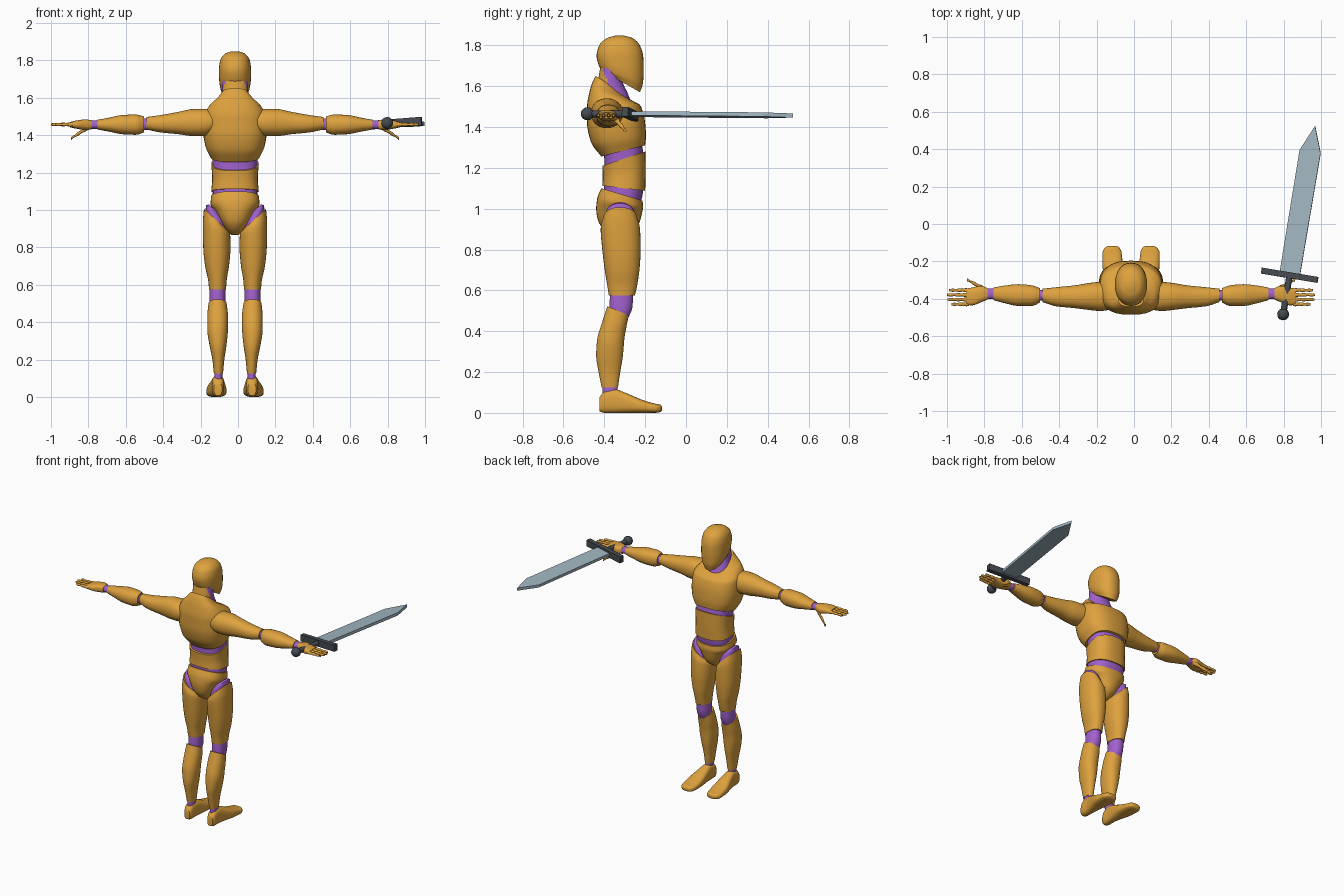
import bpy, bmesh, math
from mathutils import Matrix, Vector

cube = bpy.data.objects.get("Cube")
if cube:
    bpy.data.objects.remove(cube, do_unlink=True)

CENTRE = -0.016   # the body stands slightly off the origin
SIDES = 32


def material(name, colour):
    mat = bpy.data.materials.new(name)
    mat.use_nodes = True
    mat.diffuse_color = (*colour, 1)
    mat.node_tree.nodes["Principled BSDF"].inputs["Base Color"].default_value = (*colour, 1)
    return mat


gold = material("golden shell", (0.73, 0.36, 0.048))
purple = material("purple joint", (0.36, 0.12, 0.62))
steel = material("pale steel", (0.36, 0.47, 0.54))
iron = material("dark iron", (0.06, 0.07, 0.08))


def finish(name, bm, mats, smooth=True):
    bmesh.ops.recalc_face_normals(bm, faces=bm.faces)
    mesh = bpy.data.meshes.new(name)
    bm.to_mesh(mesh)
    bm.free()
    for mat in mats:
        mesh.materials.append(mat)
    obj = bpy.data.objects.new(name, mesh)
    bpy.context.collection.objects.link(obj)
    if smooth:
        bpy.ops.object.select_all(action='DESELECT')
        obj.select_set(True)
        bpy.context.view_layer.objects.active = obj
        bpy.ops.object.shade_smooth_by_angle(angle=math.radians(40))
    return obj


def refine(rings, steps=4):
    """Fill in rings along the length with a curve that never overshoots."""
    rings = [tuple(r) + (0,) * (7 - len(r)) for r in rings]
    gaps = [b[0] - a[0] for a, b in zip(rings, rings[1:])]
    slopes = [[(q - p) / g for p, q in zip(a, b)] for a, b, g in zip(rings, rings[1:], gaps)]
    tangents = [slopes[0]]
    for before, after in zip(slopes, slopes[1:]):
        tangents.append([2 * p * q / (p + q) if p * q > 0 else 0 for p, q in zip(before, after)])
    tangents.append(slopes[-1])
    result = []
    for i, g in enumerate(gaps):
        for k in range(steps):
            s = k / steps
            h = s * s * (3 - 2 * s)
            row = [a + (b - a) * h + g * (s * (1 - s) ** 2 * m - s * s * (1 - s) * n)
                   for a, b, m, n in zip(rings[i], rings[i + 1], tangents[i], tangents[i + 1])]
            result.append(row)
    return result + [rings[-1]]


def power(value, p):
    return math.copysign(abs(value) ** (2 / p), value)


# Ring: position along axis, low and high of the two other axes, then two tilts
def loft(name, rings, mats, axis="z", side=1, p=2.2, sides=SIDES):
    bm = bmesh.new()
    loops = []
    for t, u0, u1, v0, v1, tilt_u, tilt_v in refine(rings):
        loop = []
        for k in range(sides):
            angle = math.tau * k / sides
            cu, cv = power(math.cos(angle), p), power(math.sin(angle), p)
            u = (u0 + u1) / 2 + cu * (u1 - u0) / 2
            v = (v0 + v1) / 2 + cv * (v1 - v0) / 2
            w = t + (tilt_u * cu + tilt_v * cv) / 2
            x, y, z = {"x": (w, u, v), "y": (u, w, v), "z": (u, v, w)}[axis]
            loop.append(bm.verts.new((CENTRE + side * x, y, z)))
        loops.append(loop)
    for a, b in zip(loops, loops[1:]):
        for k in range(sides):
            n = (k + 1) % sides
            bm.faces.new((a[k], a[n], b[n], b[k]))
    bm.faces.new(loops[0])
    bm.faces.new(loops[-1])
    return finish(name, bm, mats)


def upright(name, rings, mats, p=2.2):
    """Symmetric part: height, half width, back, front, tilt."""
    return loft(name, [(r[0], -r[1], r[1], r[2], r[3], 0, *r[4:]) for r in rings], mats, p=p)


# Head, neck and trunk
upright("head", [(1.62, .06, -.4, -.225, -.1), (1.65, .078, -.415, -.21, -.06),
                 (1.7, .085, -.43, -.207, -.02), (1.75, .086, -.438, -.21),
                 (1.8, .079, -.425, -.226), (1.835, .055, -.388, -.26),
                 (1.848, .02, -.345, -.305)], [gold])
neck = upright("neck", [(1.46, .09, -.42, -.25), (1.56, .077, -.445, -.283),
                        (1.62, .07, -.432, -.31), (1.69, .07, -.42, -.32)], [purple, gold])
for face in neck.data.polygons:
    if face.center.y < -.41 + (1.685 - face.center.z) * .4:
        face.material_index = 1
upright("chest", [(1.283, .13, -.415, -.2, .055), (1.34, .158, -.465, -.196, .03),
                  (1.42, .17, -.485, -.2), (1.5, .167, -.485, -.22),
                  (1.55, .14, -.472, -.255, -.05), (1.585, .098, -.458, -.3, -.07),
                  (1.625, .068, -.442, -.36, -.05)], [gold], p=2.6)
upright("waist_core", [(1.0, .11, -.4, -.23), (1.09, .12, -.402, -.21),
                       (1.24, .12, -.4, -.207), (1.34, .13, -.41, -.22)], [purple], p=2.5)
upright("abdomen", [(1.1, .127, -.41, -.2, -.025), (1.17, .122, -.408, -.198, .02),
                    (1.245, .127, -.41, -.199, .07)], [gold], p=2.5)
upright("pelvis", [(.865, .02, -.36, -.29), (.9, .052, -.405, -.245),
                   (.94, .078, -.43, -.225), (.99, .105, -.44, -.215, -.02),
                   (1.03, .131, -.435, -.21, -.04), (1.07, .128, -.415, -.213, -.06)],
        [gold], p=2.4)

# Limbs, built once for each side
for label, s in (("left", 1), ("right", -1)):
    loft(label + "_hip_joint", [(.9, .04, .158, -.4, -.24, .1), (.97, .05, .156, -.395, -.25, .1),
                                (1.0, .07, .14, -.37, -.275, .06)], [purple], side=s)
    loft(label + "_thigh", [(.575, .048, .139, -.378, -.25), (.62, .045, .143, -.385, -.24),
                            (.7, .032, .16, -.398, -.228), (.8, .024, .17, -.41, -.222),
                            (.9, .026, .172, -.418, -.225, .06),
                            (.952, .046, .166, -.405, -.24, .11)], [gold], side=s)
    loft(label + "_knee", [(.45, .055, .13, -.37, -.29), (.52, .05, .137, -.375, -.262),
                           (.6, .052, .135, -.37, -.258)], [purple], side=s)
    loft(label + "_shin", [(.125, .064, .113, -.413, -.333), (.2, .057, .121, -.428, -.322),
                           (.28, .045, .137, -.44, -.309), (.36, .038, .148, -.435, -.302),
                           (.43, .037, .148, -.412, -.292, 0, -.02),
                           (.5, .045, .142, -.385, -.28, 0, -.045)], [gold], side=s)
    loft(label + "_ankle", [(.07, .067, .112, -.41, -.335), (.14, .067, .11, -.41, -.336)],
         [purple], side=s)
    loft(label + "_foot", [(-.424, .07, .112, .008, .075), (-.4, .06, .122, 0, .105),
                           (-.35, .057, .125, 0, .116), (-.3, .052, .135, 0, .1),
                           (-.22, .045, .153, 0, .066), (-.155, .05, .153, 0, .046),
                           (-.125, .062, .138, .004, .04), (-.117, .08, .12, .012, .03)],
         [gold], axis="y", side=s, p=2.7)

    # Arm
    loft(label + "_upper_arm", [(.12, -.46, -.31, 1.41, 1.53), (.165, -.465, -.31, 1.395, 1.54),
                                (.22, -.46, -.315, 1.395, 1.54), (.3, -.45, -.328, 1.405, 1.525),
                                (.4, -.44, -.338, 1.415, 1.507), (.472, -.418, -.346, 1.43, 1.497)],
         [gold], axis="x", side=s)
    loft(label + "_elbow", [(.45, -.41, -.352, 1.43, 1.49), (.51, -.41, -.352, 1.425, 1.49)],
         [purple], axis="x", side=s)
    loft(label + "_forearm", [(.486, -.42, -.343, 1.415, 1.5), (.53, -.438, -.328, 1.402, 1.51),
                              (.6, -.438, -.322, 1.405, 1.508), (.68, -.422, -.33, 1.42, 1.492),
                              (.736, -.407, -.34, 1.43, 1.482)], [gold], axis="x", side=s)
    loft(label + "_wrist", [(.72, -.402, -.345, 1.433, 1.478), (.785, -.402, -.345, 1.433, 1.478)],
         [purple], axis="x", side=s)

    # Hand with jointed fingers and a drooping thumb
    loft(label + "_palm", [(.767, -.404, -.343, 1.43, 1.48), (.8, -.418, -.33, 1.428, 1.484),
                           (.85, -.435, -.34, 1.435, 1.478), (.882, -.432, -.345, 1.442, 1.47)],
         [gold], axis="x", side=s, p=2.7)
    for finger, reach in enumerate((.972, .985, .982, .96)):
        y = -.354 - .025 * finger
        rings = []
        for k in range(7):
            r = (.0115 if k % 2 else .009) - .0006 * k
            x = .865 + (reach - .865) * k / 6
            rings.append((x, y - r, y + r, 1.457 - r, 1.457 + r))
        loft(f"{label}_finger_{finger + 1}", rings, [gold], axis="x", side=s, sides=12)
    rings = []
    for k in range(6):
        f = k / 5
        r = (.014 if k % 2 else .011) - .006 * f
        x, y, z = Vector((.78, -.35, 1.445)).lerp(Vector((.876, -.298, 1.383)), f)
        rings.append((x, y - r, y + r, z - r, z + r))
    loft(label + "_thumb", rings, [gold], axis="x", side=s, sides=12)

# Sword, laid along its own y axis from the guard
sword = (Matrix.Translation((.832, -.274, 1.463)) @ Matrix.Rotation(math.radians(-9.4), 4, 'Z')
         @ Matrix.Rotation(math.radians(-4.5), 4, 'Y') @ Matrix.Rotation(math.radians(-.5), 4, 'X'))

bm = bmesh.new()
outline = [(-.055, 0), (.055, 0), (.057, .67), (.004, .81), (-.057, .67)]
base = bm.faces.new([bm.verts.new((x, y, -.01)) for x, y in outline])
extruded = bmesh.ops.extrude_face_region(bm, geom=[base])["geom"]
bmesh.ops.translate(bm, vec=(0, 0, .02), verts=[v for v in extruded if isinstance(v, bmesh.types.BMVert)])
bm.transform(sword)
finish("sword_blade", bm, [steel], smooth=False)

bm = bmesh.new()
bmesh.ops.create_cube(bm, size=1, matrix=sword @ Matrix.Diagonal((.305, .032, .046, 1)))
finish("sword_guard", bm, [iron], smooth=False)

bm = bmesh.new()
bmesh.ops.create_cone(bm, cap_ends=True, segments=16, radius1=.017, radius2=.017, depth=.2,
                      matrix=sword @ Matrix.Translation((0, -.11, 0)) @ Matrix.Rotation(math.pi / 2, 4, 'X'))
finish("sword_grip", bm, [iron])

bm = bmesh.new()
bmesh.ops.create_uvsphere(bm, u_segments=16, v_segments=10, radius=.032,
                          matrix=sword @ Matrix.Translation((0, -.212, 0)))
finish("sword_pommel", bm, [iron])
